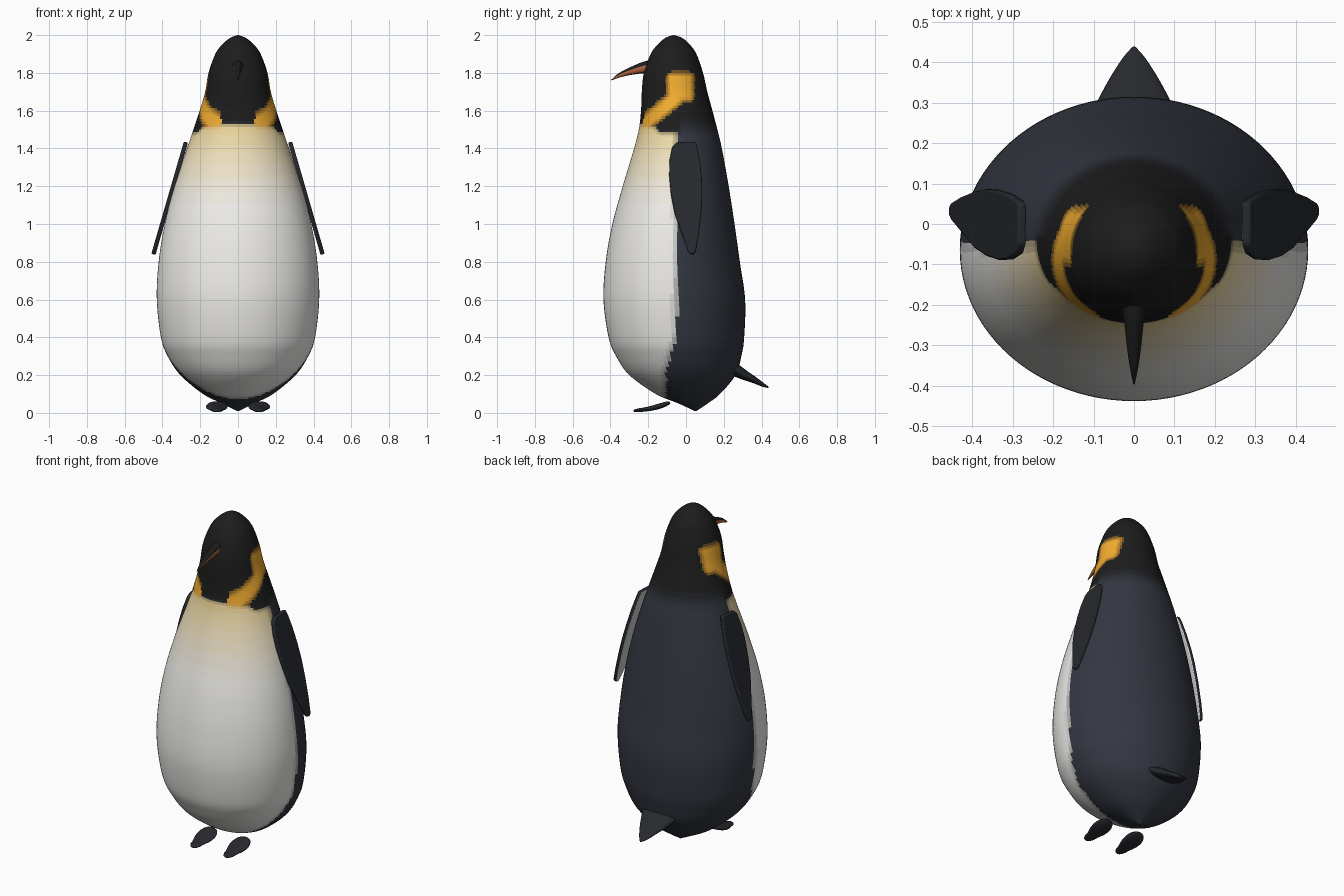
import bpy, bmesh, math
from mathutils import Vector

if "Cube" in bpy.data.objects:
    bpy.data.objects.remove(bpy.data.objects["Cube"])

BLACK = (0.012, 0.012, 0.012)
NAVY = (0.033, 0.038, 0.052)
WHITE = (0.86, 0.85, 0.82)
CREAM = (0.85, 0.68, 0.33)
ORANGE = (0.9, 0.42, 0.03)
DARK = (0.02, 0.022, 0.027)
mats = {}


def mat(rgb):
    key = tuple(round(c, 3) for c in rgb)
    if key not in mats:
        mats[key] = bpy.data.materials.new("colour")
        mats[key].diffuse_color = (*key, 1)
    return mats[key]


def finish(name, bm, colour, angle=None):
    """Make an object, colouring each face with colour(centre, normal)."""
    bmesh.ops.recalc_face_normals(bm, faces=bm.faces)
    me = bpy.data.meshes.new(name)
    slots = {}
    for f in bm.faces:
        f.normal_update()
        m = mat(colour(f.calc_center_median(), f.normal))
        if m.name not in slots:
            slots[m.name] = len(slots)
            me.materials.append(m)
        f.material_index = slots[m.name]
        f.smooth = True
    bm.to_mesh(me)
    bm.free()
    ob = bpy.data.objects.new(name, me)
    bpy.context.collection.objects.link(ob)
    if angle:
        bpy.ops.object.select_all(action='DESELECT')
        ob.select_set(True)
        bpy.context.view_layer.objects.active = ob
        bpy.ops.object.shade_smooth_by_angle(angle=angle)
    return ob


def loft(name, rings, n, colour, angle=None):
    """Skin elliptical rings given as (centre, axis a, axis b)."""
    bm = bmesh.new()
    rows = []
    for c, a, b in rings:
        rows.append([bm.verts.new(c + a * math.cos(2 * math.pi * i / n)
                                  + b * math.sin(2 * math.pi * i / n)) for i in range(n)])
    for r, s in zip(rows, rows[1:]):
        for i in range(n):
            j = (i + 1) % n
            bm.faces.new((r[i], r[j], s[j], s[i]))
    bm.faces.new(rows[0])
    bm.faces.new(rows[-1])
    return finish(name, bm, colour, angle)


def spine(stations, x=0):
    """Rings along a path in the yz plane: (y, z, half width, half thickness)."""
    rings = []
    for i, (y, z, w, t) in enumerate(stations):
        p, q = stations[max(i - 1, 0)], stations[min(i + 1, len(stations) - 1)]
        d = Vector((0, q[0] - p[0], q[1] - p[1])).normalized()
        rings.append((Vector((x, y, z)), Vector((w, 0, 0)), Vector((0, -d.z, d.y)) * t))
    return rings


def smooth(rows, k):
    """Catmull-Rom refinement of a list of tuples."""
    out = []
    for i in range(len(rows) - 1):
        p = [rows[min(max(i + o, 0), len(rows) - 1)] for o in (-1, 0, 1, 2)]
        for s in range(k):
            t = s / k
            out.append(tuple(0.5 * (2 * b + (c - a) * t + (2 * a - 5 * b + 4 * c - d) * t * t
                                    + (3 * b - a - 3 * c + d) * t ** 3) for a, b, c, d in zip(*p)))
    return out + [rows[-1]]


def step(x, lo, hi, levels=6):
    t = min(max((x - lo) / (hi - lo), 0), 1)
    return round(t * levels) / levels


def mix(a, b, t):
    return tuple(p + (q - p) * t for p, q in zip(a, b))


# Plumage pattern: pale belly, dark back, black head, orange ear patches
def plumage(c, n):
    x, y, z = c
    edge = -0.05 if z > 0.42 else max(-0.05 - (0.42 - z) * 0.3, -0.11)
    belly = mix(WHITE, CREAM, step(z, 1.1, 1.5, 8))
    back = step(y, edge - 0.03, edge + 0.03)
    hood = 1.48 + 0.05 * step(-y, 0.13, 0.2)
    head = step(z, hood - 0.02, hood + 0.02)
    if y > -0.03:
        head = step(z, 1.46, 1.56)
    dx, dz = max(abs(y + 0.03) - 0.045, 0), max(abs(z - 1.725) - 0.05, 0)
    a, b, p = Vector((-0.05, 1.67)), Vector((-0.205, 1.545)), Vector((y, z))
    t = min(max((p - a).dot(b - a) / (b - a).length_squared, 0), 1)
    d = min(math.hypot(dx, dz), (p - a.lerp(b, t)).length - 0.015)
    patch = (1 - step(d, 0.005, 0.035)) if abs(x) > 0.09 else 0
    if head > 0.5 or back > 0.5:
        base = mix(NAVY, BLACK, head)
    else:
        base = mix(mix(belly, NAVY, back), BLACK, head)
    return mix(base, ORANGE, patch)


# Body and head: z, half width, front y, back y
profile = [(0.01, 0.004, 0.045, 0.055), (0.05, 0.085, -0.04, 0.115), (0.1, 0.185, -0.16, 0.18),
           (0.2, 0.305, -0.3, 0.262), (0.3, 0.372, -0.37, 0.293), (0.4, 0.408, -0.41, 0.308),
           (0.6, 0.43, -0.437, 0.313), (0.8, 0.42, -0.425, 0.285), (1.0, 0.388, -0.39, 0.257),
           (1.2, 0.337, -0.335, 0.226), (1.4, 0.27, -0.275, 0.19), (1.5, 0.236, -0.25, 0.166),
           (1.6, 0.203, -0.238, 0.14), (1.7, 0.174, -0.234, 0.113), (1.8, 0.156, -0.223, 0.09),
           (1.9, 0.12, -0.187, 0.055), (1.95, 0.084, -0.15, 0.02), (1.985, 0.042, -0.11, -0.02),
           (2.0, 0.003, -0.068, -0.062)]
loft("body", [(Vector((0, (f + b) / 2, z)), Vector((w, 0, 0)), Vector((0, (b - f) / 2, 0)))
              for z, w, f, b in smooth(profile, 7)], 96, plumage)

# Beak, with a coloured stripe low on each side
beak = [(-0.18, 1.835, 0.032, 0.034), (-0.225, 1.828, 0.026, 0.03), (-0.3, 1.807, 0.018, 0.019),
        (-0.35, 1.788, 0.011, 0.012), (-0.395, 1.762, 0.002, 0.002)]
loft("beak", spine(smooth(beak, 4)), 20,
     lambda c, n: (0.45, 0.13, 0.05) if abs(n.x) > 0.45 and -0.75 < n.z < 0.25 else BLACK)

# Tail
tail = [(0.2, 0.265, 0.13, 0.035), (0.27, 0.222, 0.105, 0.032), (0.31, 0.2, 0.087, 0.026),
        (0.36, 0.175, 0.06, 0.018), (0.41, 0.147, 0.028, 0.01), (0.437, 0.135, 0.004, 0.003)]
loft("tail", spine(smooth(tail, 3)), 24, lambda c, n: DARK)

foot = [(-0.085, 0.056, 0.02, 0.006), (-0.1, 0.05, 0.042, 0.011), (-0.135, 0.037, 0.057, 0.014),
        (-0.18, 0.025, 0.053, 0.013), (-0.22, 0.018, 0.038, 0.011), (-0.25, 0.014, 0.032, 0.01),
        (-0.272, 0.011, 0.018, 0.007), (-0.277, 0.01, 0.006, 0.003)]
# Flipper outline: y, z
outline = [(-0.05, 1.432), (0.05, 1.437), (0.06, 1.41), (0.075, 1.33), (0.084, 1.24), (0.086, 1.15),
           (0.08, 1.05), (0.067, 0.94), (0.052, 0.86), (0.042, 0.842), (0.022, 0.842), (0.01, 0.86),
           (-0.025, 0.96), (-0.06, 1.06), (-0.08, 1.16), (-0.089, 1.26), (-0.087, 1.34), (-0.073, 1.41)]
for side, s in (("left", 1), ("right", -1)):
    loft(side + "_foot", spine(smooth(foot, 3), s * 0.112), 24, lambda c, n: DARK)

    bm = bmesh.new()
    outer = [bm.verts.new((s * (0.287 + (1.435 - z) * 0.29), y, z)) for y, z in outline]
    face = bm.faces.new(outer)
    ext = bmesh.ops.extrude_face_region(bm, geom=[face], use_keep_orig=True)
    bmesh.ops.translate(bm, vec=(-s * 0.022, 0, -0.006),
                        verts=[v for v in ext["geom"] if isinstance(v, bmesh.types.BMVert)])
    flipper = finish(side + "_flipper", bm,
                     lambda c, n: (0.6, 0.6, 0.59) if s * n.x < -0.9 else DARK, math.radians(40))
    bev = flipper.modifiers.new("rounded_edge", 'BEVEL')
    bev.width, bev.segments = 0.006, 2

for m in bpy.data.materials:
    if m.users and not m.is_grease_pencil:
        m.use_nodes = True
        m.node_tree.nodes["Principled BSDF"].inputs["Base Color"].default_value = m.diffuse_color
